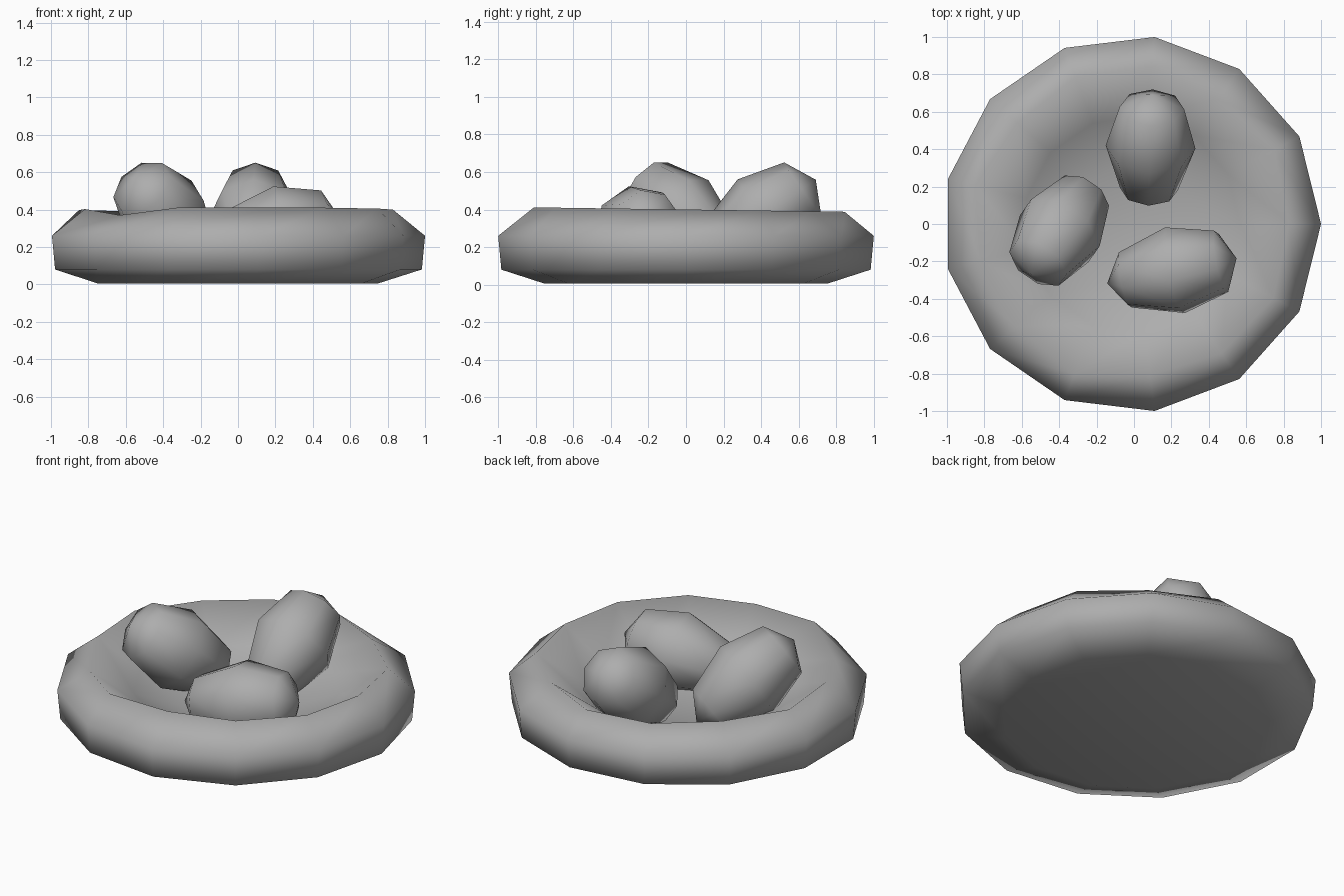
import bpy, math
from mathutils import Vector

if "Cube" in bpy.data.objects:
    bpy.data.objects.remove(bpy.data.objects["Cube"])

# Dark grey shared by all parts
grey = bpy.data.materials.new("dark_grey")
grey.diffuse_color = (0.42, 0.42, 0.42, 1)
grey.use_nodes = True
grey.node_tree.nodes["Principled BSDF"].inputs["Base Color"].default_value = grey.diffuse_color


def lathe(name, profile, sides, phase=0.0, wobble=None):
    """Revolve (radius, z) points around z; radius 0 makes a pole."""
    verts, faces, rings = [], [], []
    for k, (r, z) in enumerate(profile):
        start = len(verts)
        if r == 0:
            verts.append((0, 0, z))
            rings.append([start] * sides)
            continue
        for i in range(sides):
            a = math.tau * i / sides + phase
            dr, dz = wobble(k, i) if wobble else (0, 0)
            verts.append(((r + dr) * math.cos(a), (r + dr) * math.sin(a), z + dz))
        rings.append(list(range(start, start + sides)))
    for lo, hi in zip(rings, rings[1:]):
        for i in range(sides):
            j = (i + 1) % sides
            quad = [lo[i], lo[j], hi[j], hi[i]]
            faces.append(list(dict.fromkeys(quad)))
    mesh = bpy.data.meshes.new(name)
    mesh.from_pydata(verts, [], faces)
    mesh.polygons.foreach_set("use_smooth", [True] * len(mesh.polygons))
    mesh.materials.append(grey)
    mesh.update()
    obj = bpy.data.objects.new(name, mesh)
    bpy.context.collection.objects.link(obj)
    return obj


# Nest: flat base, bulging wall, slightly uneven rim, shallow bowl
RIM = 4
nest_profile = [(0, 0.005), (0.76, 0.005), (0.995, 0.08), (1.012, 0.26),
                (0.84, 0.40), (0.58, 0.22), (0.32, 0.13), (0, 0.12)]


def uneven_rim(k, i):
    if k != RIM:
        return 0, 0
    # the rim dips at the front left and is a little lower at the back
    dz = -0.03 if i == 8 else 0.0 - 0.012 * math.sin(math.tau * i / 13)
    return 0.025 * math.sin(2.3 * i), dz


nest = lathe("nest", nest_profile, 13, wobble=uneven_rim)
nest.location.x = -0.012
nest.scale = (1, 0.995, 1)

# Eggs: one shared shape, each leaning up on the bowl wall
egg_profile = [(0, -0.36), (0.155, -0.26), (0.24, 0.015), (0.172, 0.27), (0, 0.355)]
eggs = [("left_egg", (-0.39, -0.026, 0.365), 236, 35, 22),
        ("back_egg", (0.088, 0.40, 0.355), 88, 35, 0),
        ("front_egg", (0.205, -0.25, 0.29), 11, 10, 12)]
for name, loc, heading, tilt, roll in eggs:
    h, t = math.radians(heading), math.radians(tilt)
    axis = Vector((math.cos(h) * math.cos(t), math.sin(h) * math.cos(t), math.sin(t)))
    egg = lathe(name, egg_profile, 8, phase=math.radians(roll))
    egg.location = loc
    egg.rotation_euler = axis.to_track_quat('Z', 'Y').to_euler()
